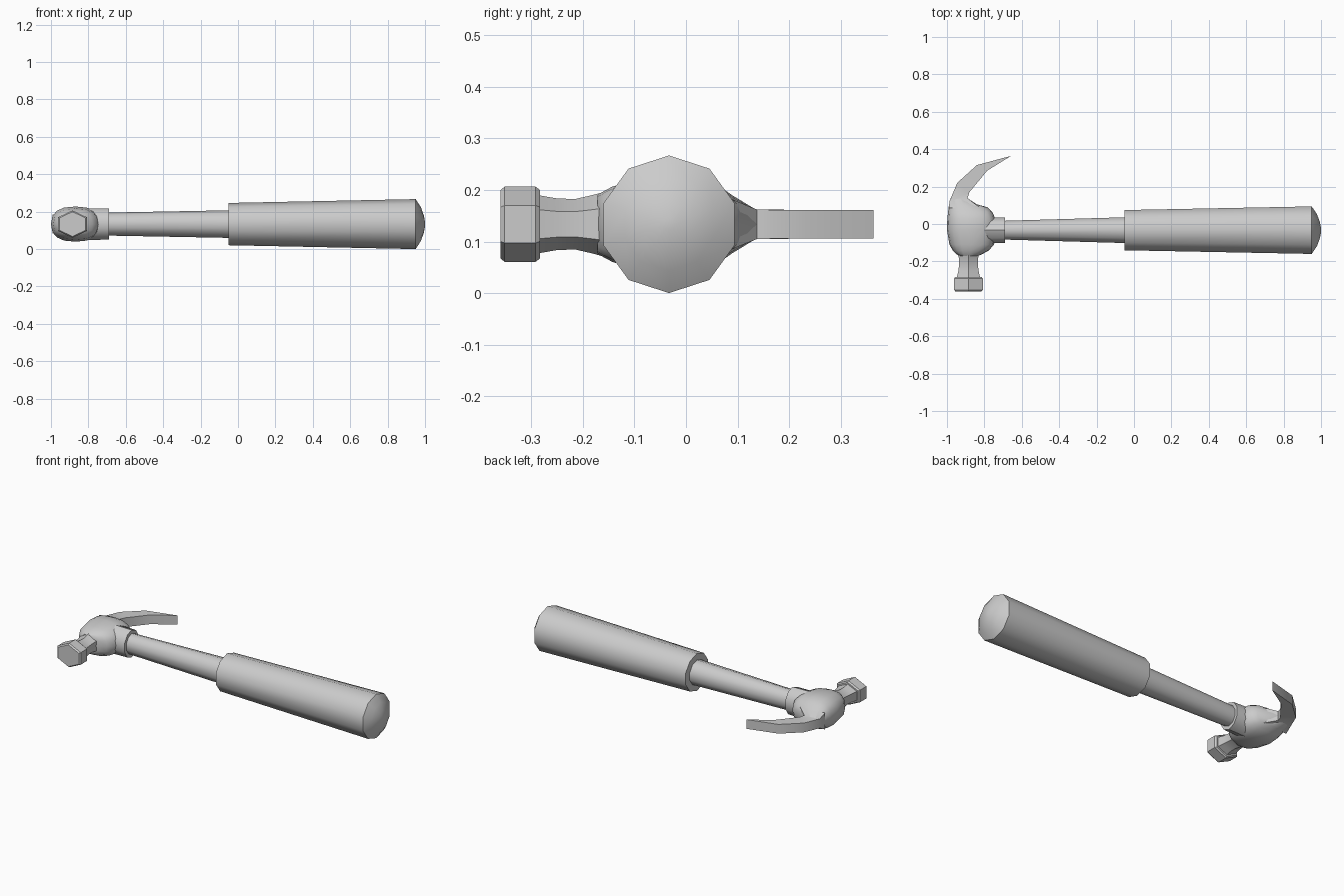
import bpy, bmesh, math
from mathutils import Vector

if "Cube" in bpy.data.objects:
    bpy.data.objects.remove(bpy.data.objects["Cube"])

CY, CZ = -0.033, 0.1335          # handle axis


def loft(name, rings, angle=30):
    """Skin a list of equal-length rings and cap both ends."""
    bm = bmesh.new()
    vs = [[bm.verts.new(p) for p in r] for r in rings]
    n = len(vs[0])
    for a, b in zip(vs, vs[1:]):
        for i in range(n):
            j = (i + 1) % n
            bm.faces.new((a[i], a[j], b[j], b[i]))
    bm.faces.new(vs[0])
    bm.faces.new(vs[-1])
    bmesh.ops.remove_doubles(bm, verts=bm.verts, dist=1e-5)
    bmesh.ops.recalc_face_normals(bm, faces=bm.faces)
    me = bpy.data.meshes.new(name)
    bm.to_mesh(me)
    bm.free()
    ob = bpy.data.objects.new(name, me)
    bpy.context.collection.objects.link(ob)
    bpy.ops.object.select_all(action='DESELECT')
    ob.select_set(True)
    bpy.context.view_layer.objects.active = ob
    bpy.ops.object.shade_smooth_by_angle(angle=math.radians(angle))
    return ob


def oval(c, u, v, n, power=2.0):
    """Superellipse ring with a vertex on +v."""
    pts = []
    for i in range(n):
        a = 2 * math.pi * i / n
        s, k = math.sin(a), math.cos(a)
        e = 2 / power
        pts.append(Vector(c) + Vector(u) * math.copysign(abs(s) ** e, s)
                   + Vector(v) * math.copysign(abs(k) ** e, k))
    return pts


def turned(name, stations, angle=40):
    """Ten-sided part along the handle axis: (x, y radius, z radius)."""
    return loft(name, [oval((x, CY, CZ), (0, ry, 0), (0, 0, rz), 10)
                       for x, ry, rz in stations], angle)


def cross(stations, n, power=2.0):
    """Rings across y: (y, x min, x max, z half height)."""
    return [oval(((a + b) / 2, y, CZ), ((b - a) / 2, 0, 0), (0, 0, h), n, power)
            for y, a, b, h in stations]


# Handle
turned("grip", [(-0.05, 0.113, 0.113), (0.95, 0.1335, 0.1335),
                (0.978, 0.09, 0.09), (0.994, 0.045, 0.045), (1.0, 0.012, 0.012)], 38)
turned("shaft", [(-0.72, 0.052, 0.061), (-0.03, 0.073, 0.074)])

# Head: collar and rounded body
turned("collar", [(-0.82, 0.074, 0.085), (-0.69, 0.071, 0.083)])
loft("head_body", cross([
    (-0.172, -0.935, -0.835, 0.056), (-0.16, -0.95, -0.81, 0.064),
    (-0.143, -0.968, -0.778, 0.073), (-0.11, -0.987, -0.748, 0.083),
    (-0.03, -1.0, -0.738, 0.094), (0.03, -0.998, -0.742, 0.09),
    (0.065, -0.994, -0.758, 0.074), (0.09, -0.991, -0.785, 0.056),
    (0.105, -0.988, -0.84, 0.047), (0.138, -0.98, -0.89, 0.027)], 16, 2.5), 50)

# Six-sided striking neck and face; side corners widened to full x extent
W = 1 / math.sin(math.radians(60))


def hexes(stations):
    return cross([(y, -0.885 - w * W, -0.885 + w * W, h) for y, w, h in stations], 6)


loft("striking_neck", hexes([(-0.29, 0.063, 0.057), (-0.25, 0.054, 0.05),
                             (-0.215, 0.05, 0.049), (-0.18, 0.052, 0.057),
                             (-0.12, 0.062, 0.074)]), 35)
loft("striking_face", hexes([(-0.3605, 0.070, 0.066), (-0.352, 0.0775, 0.073),
                             (-0.292, 0.0775, 0.073), (-0.283, 0.070, 0.066)]))

# Curved claw: (outer x, outer y, inner x, inner y, z half height)
claw = [(-0.991, 0.085, -0.82, 0.085, 0.05), (-0.985, 0.125, -0.89, 0.138, 0.0285),
        (-0.945, 0.22, -0.88, 0.17, 0.028), (-0.84, 0.315, -0.785, 0.285, 0.028),
        (-0.66, 0.3635, -0.664, 0.360, 0.028)]
loft("claw", [[(ox, oy, CZ - h), (ox, oy, CZ + h), (ix, iy, CZ + h), (ix, iy, CZ - h)]
              for ox, oy, ix, iy, h in claw], 35)
